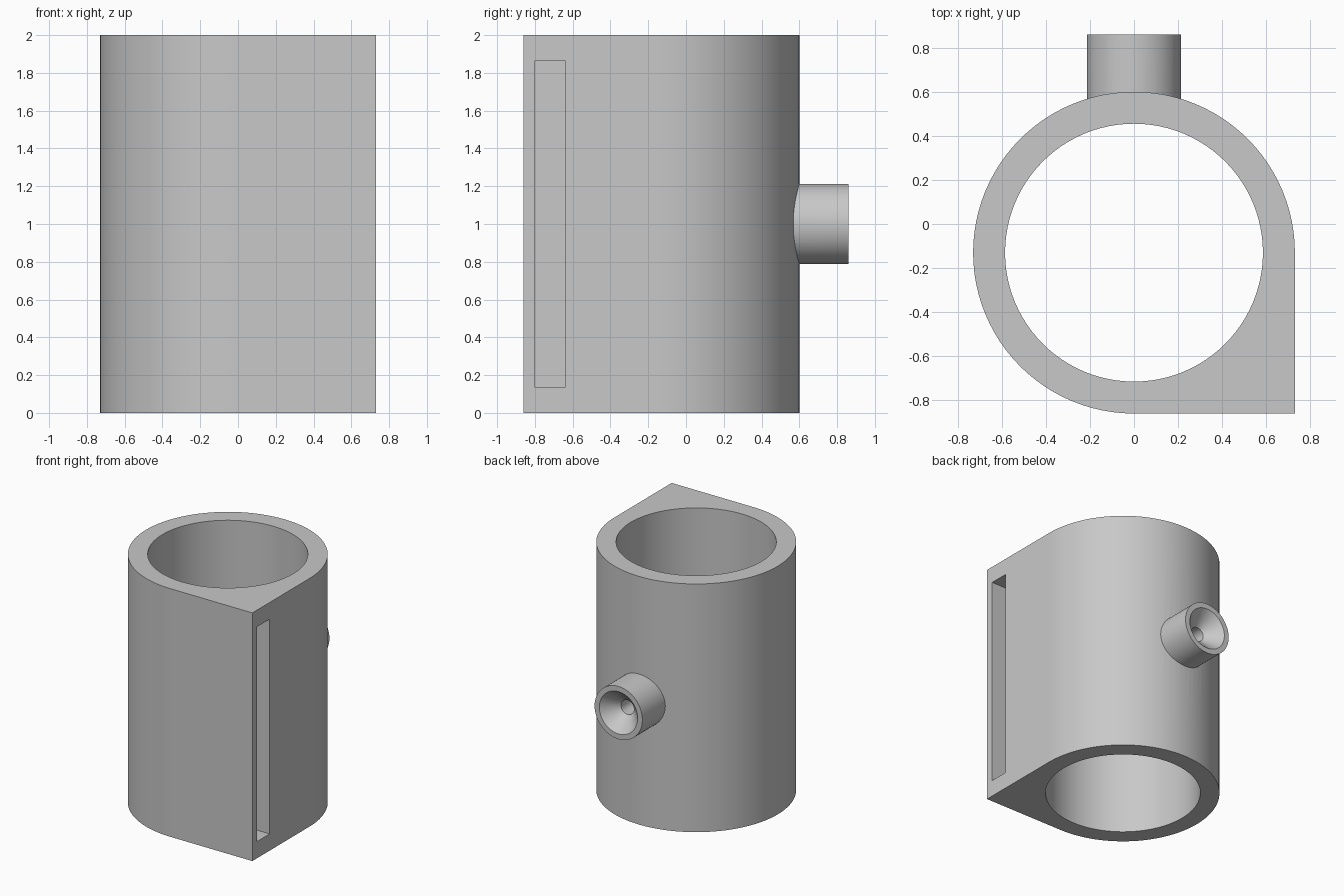
import bpy, bmesh, math
from mathutils import Matrix, Vector

if "Cube" in bpy.data.objects:
    bpy.data.objects.remove(bpy.data.objects["Cube"])

HEIGHT = 2.0
CENTRE_Y = -0.13
OUTER, BORE = 0.73, 0.585
BACK = 0.86
SEGMENTS = 96

grey = bpy.data.materials.new("plain grey")
grey.use_nodes = True
colour = (0.58, 0.58, 0.58, 1)
grey.diffuse_color = colour
grey.node_tree.nodes["Principled BSDF"].inputs["Base Color"].default_value = colour


def make_object(name, bm):
    bmesh.ops.recalc_face_normals(bm, faces=bm.faces)
    mesh = bpy.data.meshes.new(name)
    bm.to_mesh(mesh)
    bm.free()
    mesh.materials.append(grey)
    obj = bpy.data.objects.new(name, mesh)
    bpy.context.collection.objects.link(obj)
    return obj


def prism(name, outline, z0, z1):
    bm = bmesh.new()
    face = bm.faces.new([bm.verts.new((x, y, z0)) for x, y in outline])
    top = bmesh.ops.extrude_face_region(bm, geom=[face])["geom"]
    verts = [v for v in top if isinstance(v, bmesh.types.BMVert)]
    bmesh.ops.translate(bm, verts=verts, vec=(0, 0, z1 - z0))
    return make_object(name, bm)


def cone_y(name, y0, r0, y1, r1, segments=64):
    """Round part along y, centred at mid height."""
    bm = bmesh.new()
    place = Matrix.Translation((0, (y0 + y1) / 2, HEIGHT / 2)) @ Matrix.Rotation(-math.pi / 2, 4, "X")
    bmesh.ops.create_cone(bm, cap_ends=True, segments=segments, radius1=r0,
                          radius2=r1, depth=y1 - y0, matrix=place)
    return make_object(name, bm)


def arc(radius, start, end, steps):
    angles = [math.radians(start + (end - start) * i / steps) for i in range(steps + 1)]
    return [(radius * math.cos(a), CENTRE_Y + radius * math.sin(a)) for a in angles]


def combine(target, tool, operation):
    mod = target.modifiers.new(operation, "BOOLEAN")
    mod.operation, mod.object, mod.solver = operation, tool, "EXACT"
    bpy.context.view_layer.objects.active = target
    bpy.ops.object.modifier_apply(modifier=mod.name)
    bpy.data.objects.remove(tool)


# Round sleeve with one square corner
outline = arc(OUTER, 0, 270, SEGMENTS * 3 // 4) + [(OUTER, CENTRE_Y - OUTER)]
sleeve = prism("sleeve", outline, 0, HEIGHT)

# Port on the back
combine(sleeve, cone_y("port", CENTRE_Y + BORE + 0.03, 0.213, BACK, 0.213), "UNION")

# Main bore
combine(sleeve, prism("bore", arc(BORE, 0, 360, SEGMENTS)[:-1], -0.1, HEIGHT + 0.1), "DIFFERENCE")

# Tall pocket in the flat side of the corner
pocket = [(0.38, -0.80), (0.80, -0.80), (0.80, -0.64), (0.38, -0.64)]
combine(sleeve, prism("pocket", pocket, 0.135, 1.865), "DIFFERENCE")

# Countersunk hole through the port into the bore
combine(sleeve, cone_y("hole", 0.2, 0.058, BACK - 0.05, 0.058, 32), "DIFFERENCE")
combine(sleeve, cone_y("countersink", BACK - 0.115, 0.058, BACK + 0.01, 0.18), "DIFFERENCE")

# Smooth round walls, crisp edges
bpy.ops.object.select_all(action="DESELECT")
sleeve.select_set(True)
bpy.context.view_layer.objects.active = sleeve
bpy.ops.object.shade_smooth_by_angle(angle=math.radians(30))
